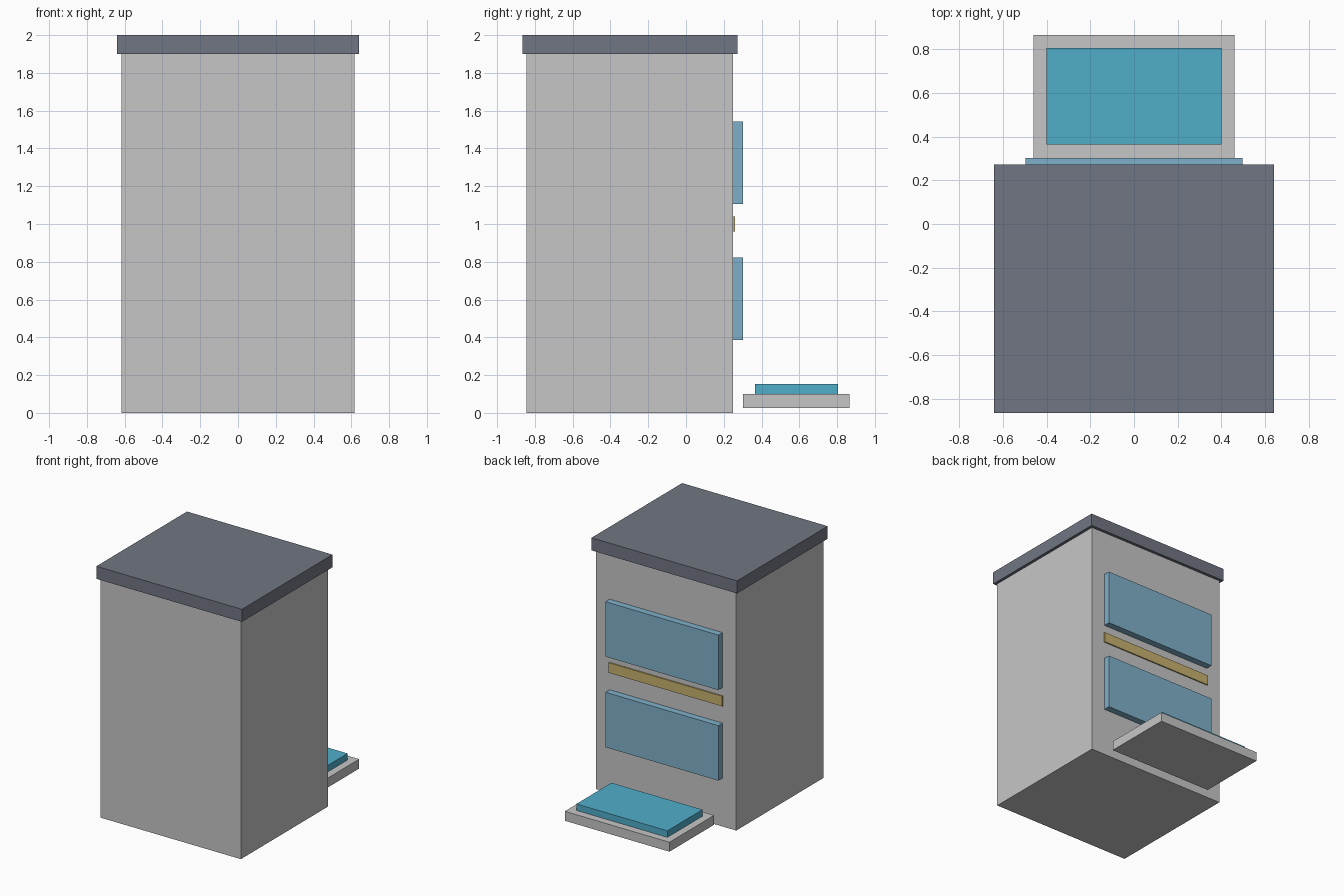
import bpy

if "Cube" in bpy.data.objects:
    bpy.data.objects.remove(bpy.data.objects["Cube"], do_unlink=True)


def material(name, rgb):
    mat = bpy.data.materials.new(name)
    mat.use_nodes = True
    color = (*rgb, 1.0)
    mat.diffuse_color = color
    mat.node_tree.nodes["Principled BSDF"].inputs["Base Color"].default_value = color
    return mat


def box(name, half_width, y, z, mat):
    """Box centred on x, spanning the y and z ranges."""
    bpy.ops.mesh.primitive_cube_add(size=1)
    obj = bpy.context.object
    obj.name = obj.data.name = name
    size = (2 * half_width, y[1] - y[0], z[1] - z[0])
    middle = (0, sum(y) / 2, sum(z) / 2)
    for v in obj.data.vertices:
        v.co = [c * s + m for c, s, m in zip(v.co, size, middle)]
    obj.data.materials.append(mat)
    return obj


wall_grey = material("wall_grey", (0.565, 0.565, 0.575))
roof_slate = material("roof_slate", (0.165, 0.18, 0.223))
glass_blue = material("glass_blue", (0.212, 0.434, 0.584))
pool_cyan = material("pool_cyan", (0.08, 0.423, 0.591))
trim_gold = material("trim_gold", (0.565, 0.445, 0.156))

# Tower block and its overhanging roof
wall = 0.25
box("main_body", 0.617, (-0.845, wall), (0, 1.9), wall_grey)
box("roof_slab", 0.64, (-0.865, 0.273), (1.9, 2), roof_slate)

# Window panels with a trim strip between them on the back wall
for name, bottom in (("lower_window", 0.385), ("upper_window", 1.105)):
    box(name, 0.497, (wall, 0.303), (bottom, bottom + 0.437), glass_blue)
box("trim_strip", 0.5, (wall, 0.26), (0.96, 1.04), trim_gold)

# Raised deck with the pool on top
box("pool_deck", 0.46, (0.303, 0.865), (0.025, 0.1), wall_grey)
box("pool_water", 0.4, (0.365, 0.805), (0.1, 0.152), pool_cyan)
